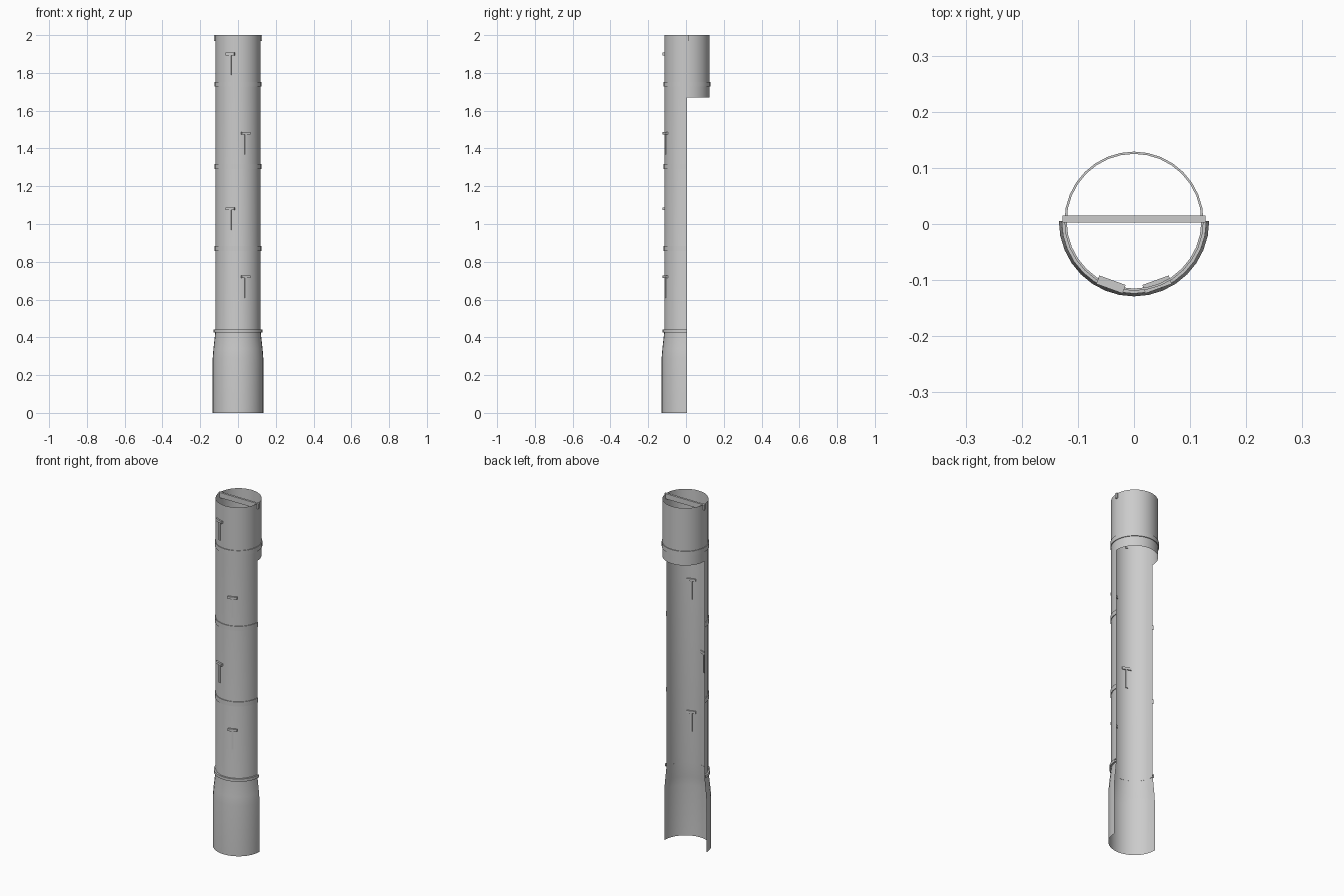
import bpy, bmesh, math
from mathutils import Matrix

if "Cube" in bpy.data.objects:
    bpy.data.objects.remove(bpy.data.objects["Cube"])

CY = 0.005      # y of the tube axis
R = 0.12        # main tube radius


def finish(name, bm, smooth=True):
    mesh = bpy.data.meshes.new(name)
    bm.normal_update()
    bm.to_mesh(mesh)
    bm.free()
    ob = bpy.data.objects.new(name, mesh)
    bpy.context.collection.objects.link(ob)
    if smooth:
        bpy.ops.object.select_all(action='DESELECT')
        ob.select_set(True)
        bpy.context.view_layer.objects.active = ob
        bpy.ops.object.shade_smooth_by_angle(angle=math.radians(35))
    return ob


def lathe(name, profile, full=False, segs=32):
    """Sweep (radius, z) points round the axis: front half or full turn."""
    n = segs if full else segs // 2
    bm = bmesh.new()
    cols = []
    for i in range(n if full else n + 1):
        a = math.pi + 2 * math.pi * i / segs
        cols.append([bm.verts.new((r * math.cos(a), CY + r * math.sin(a), z))
                     for r, z in profile])
    for i in range(n):
        a, b = cols[i], cols[(i + 1) % len(cols)]
        for j in range(len(profile) - 1):
            bm.faces.new((a[j], b[j], b[j + 1], a[j + 1]))
    return finish(name, bm)


def add_box(bm, size, matrix):
    bmesh.ops.create_cube(bm, size=1, matrix=matrix @ Matrix.Diagonal((*size, 1)))


def band(name, z, half_height, radius, full=False):
    lathe(name, [(R, z - half_height), (radius, z - half_height),
                 (radius, z + half_height), (R, z + half_height)], full)


# Open half pipe with flared foot, and the closed tube at the top
lathe("half_pipe", [(0.134, 0), (0.134, 0.29), (0.13, 0.34), (R, 0.43), (R, 1.67)])
lathe("top_tube", [(R, 1.67), (R, 2.0)], full=True)

# Reinforcing bands
band("foot_collar", 0.434, 0.008, 0.129)
band("lower_band", 0.87, 0.013, 0.124)
band("middle_band", 1.305, 0.013, 0.124)
band("upper_band", 1.74, 0.013, 0.124, full=True)

# T-shaped pegs through the wall, alternating left and right
for i, (z, side) in enumerate([(0.72, 1), (1.08, -1), (1.48, 1), (1.90, -1)]):
    bm = bmesh.new()
    turn = Matrix.Translation((0, CY, 0)) @ Matrix.Rotation(side * math.radians(20), 4, 'Z')
    add_box(bm, (0.05, 0.016, 0.014), turn @ Matrix.Translation((0, -R, z)))
    add_box(bm, (0.012, 0.009, 0.105), turn @ Matrix.Translation((0, -R + 0.001, z - 0.0595)))
    finish(f"peg_{i + 1}", bm, smooth=False)

# Cross bar at the top opening
bm = bmesh.new()
add_box(bm, (0.254, 0.012, 0.03), Matrix.Translation((0, 0.009, 1.985)))
finish("cross_bar", bm, smooth=False)
